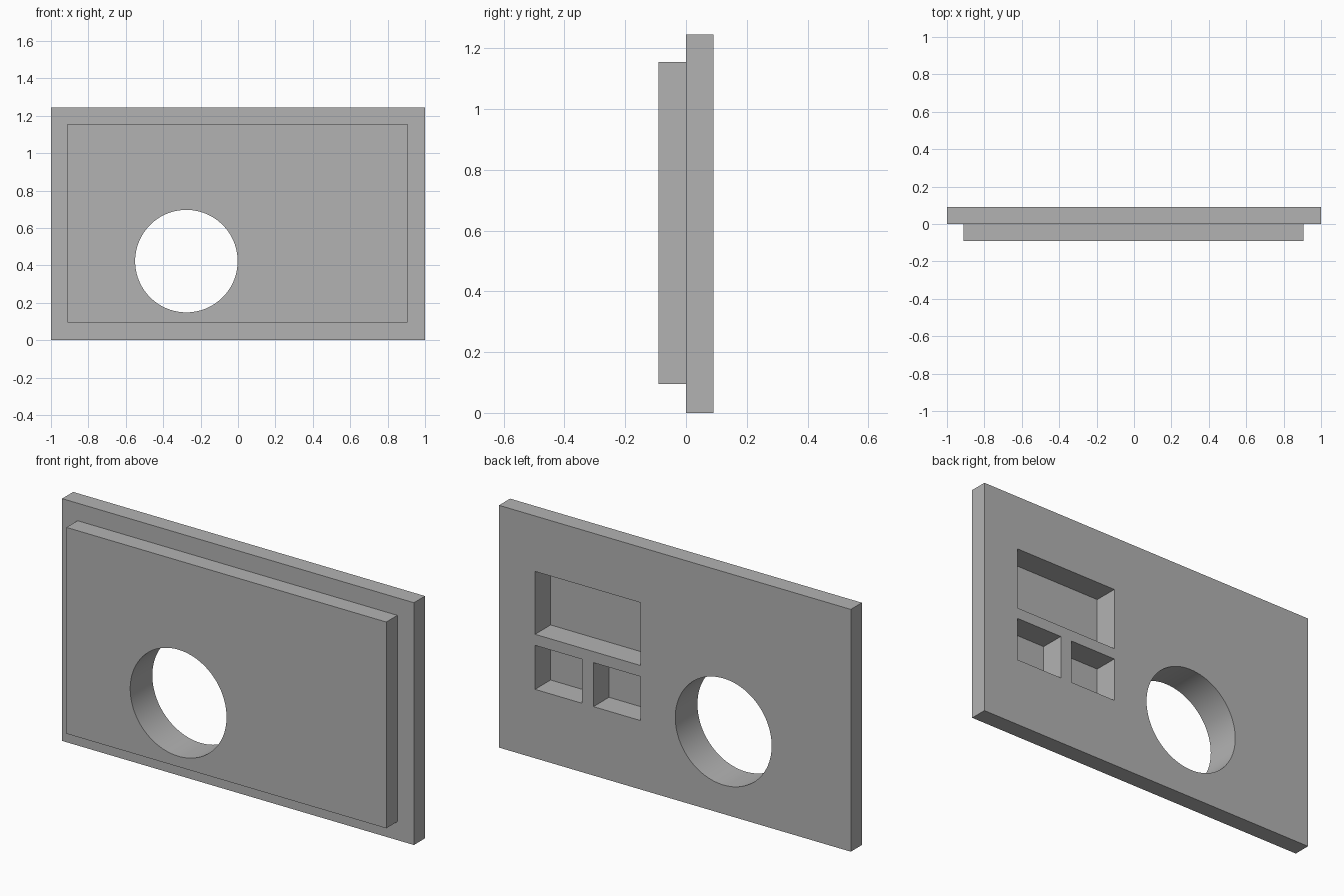
import bpy
import math

# Remove the default cube
default = bpy.data.objects.get("Cube")
if default:
    bpy.data.objects.remove(default, do_unlink=True)

grey = bpy.data.materials.new("plain grey")
grey.use_nodes = True
colour = (0.45, 0.45, 0.45, 1)
grey.diffuse_color = colour
for node in grey.node_tree.nodes:
    if node.type == "BSDF_PRINCIPLED":
        node.inputs["Base Color"].default_value = colour


def box(name, x, y, z):
    """Box from the (low, high) limits on each axis."""
    bpy.ops.mesh.primitive_cube_add(size=1, location=[sum(r) / 2 for r in (x, y, z)])
    obj = bpy.context.object
    obj.name = name
    obj.scale = [r[1] - r[0] for r in (x, y, z)]
    bpy.ops.object.transform_apply(location=True, rotation=True, scale=True)
    obj.data.materials.append(grey)
    return obj


def combine(body, tool, operation):
    """Apply a boolean to the body, then discard the tool."""
    mod = body.modifiers.new(operation.lower(), "BOOLEAN")
    mod.operation = operation
    mod.solver = "EXACT"
    mod.object = tool
    bpy.ops.object.select_all(action="DESELECT")
    bpy.context.view_layer.objects.active = body
    body.select_set(True)
    bpy.ops.object.modifier_apply(modifier=mod.name)
    bpy.data.objects.remove(tool, do_unlink=True)


# Large back plate with the smaller raised front plate
panel = box("stepped_panel", (-1, 1), (0, 0.09), (0, 1.245))
raised = box("raised_front", (-0.912, 0.906), (-0.09, 0.045), (0.095, 1.155))
combine(panel, raised, "UNION")

# Round through hole
bpy.ops.mesh.primitive_cylinder_add(
    vertices=96, radius=0.274, depth=1,
    location=(-0.276, 0, 0.423), rotation=(math.pi / 2, 0, 0))
hole = bpy.context.object
hole.data.materials.append(grey)
combine(panel, hole, "DIFFERENCE")

# Blind rectangular pockets in the back: one wide, two small below it
pockets = {
    "wide_pocket": ((0.197, 0.795), (0.637, 0.96)),
    "left_pocket": ((0.528, 0.795), (0.354, 0.58)),
    "right_pocket": ((0.197, 0.463), (0.354, 0.58)),
}
for name, (x, z) in pockets.items():
    combine(panel, box(name, x, (-0.036, 0.2), z), "DIFFERENCE")

# Smooth hole wall, crisp edges elsewhere
bpy.ops.object.select_all(action="DESELECT")
panel.select_set(True)
bpy.context.view_layer.objects.active = panel
bpy.ops.object.shade_smooth_by_angle(angle=math.radians(30))
